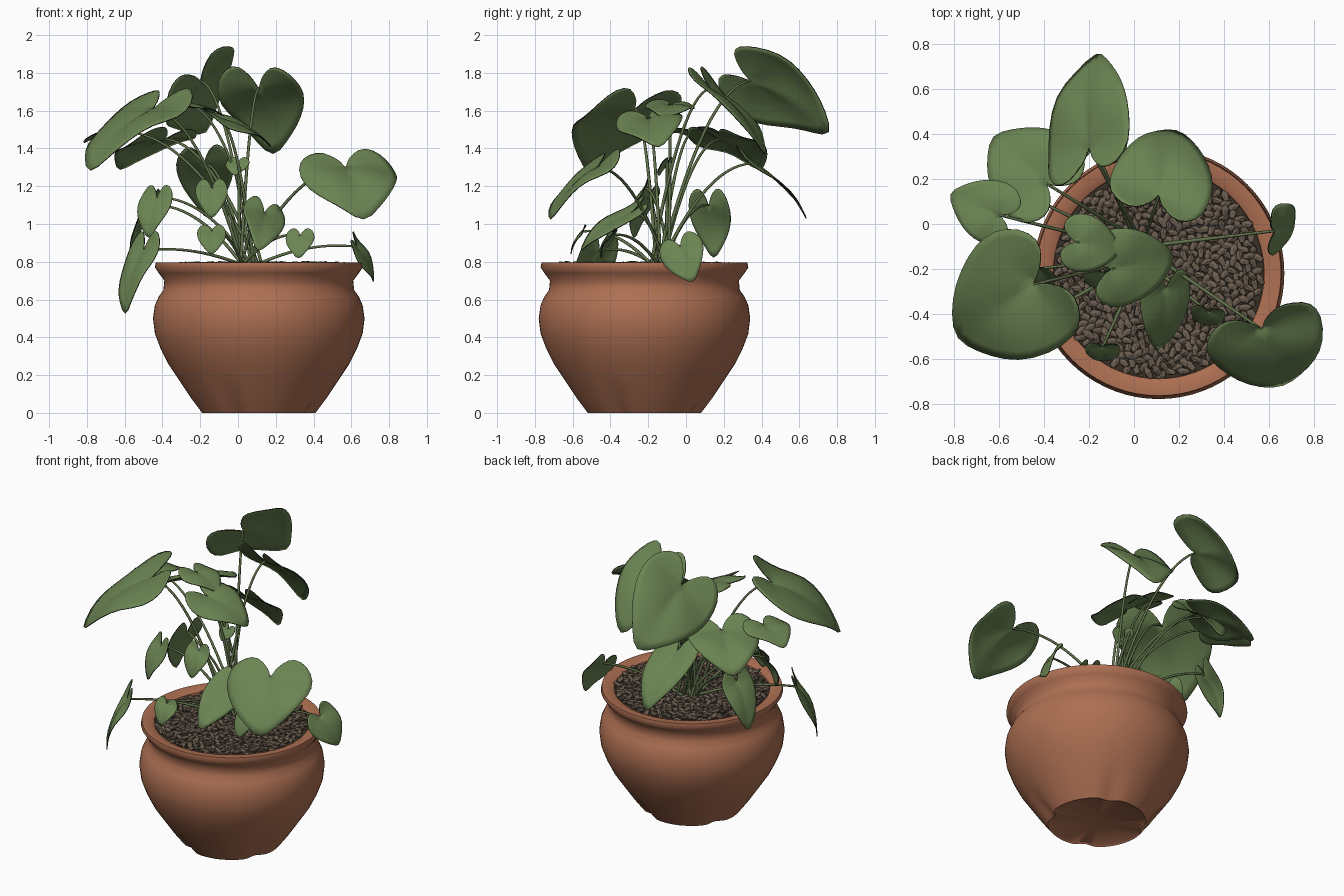
import bpy
import bmesh
import math
import random
from mathutils import Vector, Matrix

random.seed(4)
cube = bpy.data.objects.get("Cube")
if cube:
    bpy.data.objects.remove(cube, do_unlink=True)

POT = Vector((0.11, -0.22, 0))


def material(name, rgb):
    mat = bpy.data.materials.new(name)
    mat.use_nodes = True
    color = (*rgb, 1)
    mat.diffuse_color = color
    shader = next(n for n in mat.node_tree.nodes if n.type == 'BSDF_PRINCIPLED')
    shader.inputs["Base Color"].default_value = color
    shader.inputs["Roughness"].default_value = 0.8
    return mat


terracotta = material("terracotta", (0.42, 0.16, 0.085))
leaf_green = material("leaf green", (0.145, 0.23, 0.085))
edge_green = material("dark leaf edge", (0.015, 0.02, 0.01))
stem_green = material("stem green", (0.12, 0.17, 0.07))
soil_brown = material("dark soil", (0.04, 0.03, 0.02))
pebble_brown = material("pebble brown", (0.15, 0.11, 0.08))


def add_object(name, bm, mats, smooth=True):
    bmesh.ops.recalc_face_normals(bm, faces=bm.faces)
    mesh = bpy.data.meshes.new(name)
    for face in bm.faces:
        face.smooth = smooth
    bm.to_mesh(mesh)
    bm.free()
    for mat in mats:
        mesh.materials.append(mat)
    obj = bpy.data.objects.new(name, mesh)
    bpy.context.collection.objects.link(obj)
    return obj


def lathe(name, profile, mat, steps=72):
    bm = bmesh.new()
    verts = [bm.verts.new((r, 0, z)) for r, z in profile]
    edges = [bm.edges.new(pair) for pair in zip(verts, verts[1:])]
    bmesh.ops.spin(bm, geom=verts + edges, cent=(0, 0, 0), axis=(0, 0, 1),
                   angle=math.tau, steps=steps, use_merge=True)
    bmesh.ops.remove_doubles(bm, verts=bm.verts, dist=0.0005)
    obj = add_object(name, bm, [mat])
    obj.location = POT
    return obj


# Clay pot: outer wall, rolled rim and inner wall, with shallow dents at the foot
pot = lathe("pot", [
    (0, 0.01), (0.29, 0.01), (0.3, 0), (0.36, 0.08), (0.42, 0.17), (0.48, 0.26),
    (0.52, 0.34), (0.55, 0.42), (0.56, 0.5), (0.55, 0.57), (0.53, 0.615),
    (0.505, 0.65), (0.5, 0.7), (0.53, 0.74), (0.55, 0.77), (0.545, 0.795),
    (0.5, 0.795), (0.47, 0.78), (0.46, 0.7)], terracotta)
for v in pot.data.vertices:
    radius = v.co.xy.length
    if v.co.z < 0.2 and radius > 0.25:
        turn = math.atan2(v.co.y, v.co.x) + math.radians(25)
        off = (turn + math.pi / 4) % (math.pi / 2) - math.pi / 4
        dent = 0.03 * math.exp(-(off / 0.16) ** 2) * (1 - v.co.z / 0.2)
        v.co.xy *= 1 - dent / radius
bpy.context.view_layer.objects.active = pot
pot.select_set(True)
bpy.ops.object.shade_smooth_by_angle(angle=math.radians(50))
pot.select_set(False)

# Soil and a spiral bed of loose pebbles
lathe("soil", [(0, 0.775), (0.47, 0.765)], soil_brown, 48)
bm = bmesh.new()
COUNT = 560
for i in range(COUNT):
    r, a = 0.455 * math.sqrt((i + 0.5) / COUNT), i * 2.39996
    place = Matrix.Translation((r * math.cos(a), r * math.sin(a), random.uniform(0.77, 0.79)))
    spin = Matrix.Rotation(random.uniform(0, math.pi), 4, 'Z')
    tilt = Matrix.Rotation(random.uniform(-0.4, 0.4), 4, 'Y')
    long, wide = random.uniform(0.028, 0.038), random.uniform(0.015, 0.02)
    size = Matrix.Diagonal((long, wide, 0.012, 1))
    bmesh.ops.create_icosphere(bm, subdivisions=1, radius=1, matrix=place @ spin @ tilt @ size)
pebbles = add_object("pebbles", bm, [pebble_brown], smooth=False)
pebbles.location = POT

# Half outline of a heart leaf: (sideways, along), stalk joint at the origin, tip at along = 1
HALF = [(0.1, -0.13), (0.35, -0.3), (0.65, -0.28), (0.92, -0.12), (1, 0.12),
        (0.9, 0.36), (0.66, 0.6), (0.35, 0.8)]
OUTLINE = [(0, 0)] + HALF + [(0, 1)] + [(-x, y) for x, y in reversed(HALF)]
RINGS = 4


def leaf(name, joint, tip, side, arch=0.1):
    joint, tip, side = Vector(joint), Vector(tip), Vector(side)
    along = tip - joint
    length, half = along.length, side.length / 2
    along.normalize()
    side = (side - along * side.dot(along)).normalized()
    up = side.cross(along)
    if up.z < 0:
        up, side = -up, -side
    wave = random.uniform(0, math.tau)

    def point(x, y):
        # Lengthwise arch, creased midrib, drooping sides and a rippled margin
        lift = arch * length * 4 * max(y, 0) * (1 - y)
        lift += half * (0.2 * abs(x) - 0.26 * x * x)
        lift += 0.09 * half * abs(x) * math.sin(7 * y + 2 * x + wave)
        return joint + side * (x * half) + along * (y * length) + up * lift

    bm = bmesh.new()
    rings = [[bm.verts.new(point(x * k / RINGS, y * k / RINGS)) for x, y in OUTLINE[1:]]
             for k in range(1, RINGS + 1)]
    centre = bm.verts.new(point(*OUTLINE[0]))
    for inner, outer in zip(rings, rings[1:]):
        for i in range(len(inner) - 1):
            bm.faces.new((inner[i], outer[i], outer[i + 1], inner[i + 1]))
    for a, b in zip(rings[0], rings[0][1:]):
        bm.faces.new((centre, a, b))
    obj = add_object(name, bm, [leaf_green, edge_green])
    sub = obj.modifiers.new("smooth", 'SUBSURF')
    sub.levels = sub.render_levels = 1
    shell = obj.modifiers.new("thickness", 'SOLIDIFY')
    shell.thickness = 0.005
    shell.material_offset_rim = 1


# Spreading leaves: stalk joint, tip, full-width vector
LEAVES = {
    "top_back_leaf": ((-0.2, 0.34, 1.76), (-0.16, 0.78, 1.46), (0.38, 0.14, 0.36)),
    "upper_back_leaf": ((0.11, 0.13, 1.72), (0.19, 0.43, 1.34), (0.46, -0.1, 0)),
    "back_right_leaf": ((-0.39, 0.18, 1.45), (-0.64, 0.4, 1.27), (0.3, 0.34, 0)),
    "low_back_leaf": ((-0.18, 0.35, 1.32), (-0.15, 0.65, 1), (0.31, 0, 0)),
    "side_leaf": ((-0.6, 0.04, 1.49), (-0.83, 0.14, 1.42), (0.1, 0.28, 0)),
    "large_side_leaf": ((-0.45, -0.27, 1.61), (-0.8, -0.52, 1.25), (0.22, -0.56, -0.1)),
    "inner_leaf": ((-0.26, -0.08, 1.63), (-0.05, -0.12, 1.55), (0, 0.27, 0)),
    "centre_leaf": ((-0.1, -0.2, 1.56), (0.19, -0.14, 1.39), (-0.06, -0.36, 0)),
    "front_leaf": ((0.14, -0.29, 1.06), (0.1, -0.57, 0.84), (0.21, 0.12, 0)),
    "large_front_leaf": ((0.57, -0.47, 1.3), (0.67, -0.73, 1), (0.53, 0.13, 0)),
    "outer_leaf": ((0.63, -0.03, 0.88), (0.72, 0.04, 0.68), (0.06, 0.24, 0)),
}

# Small hanging leaves: stalk joint, drop, compass heading; the rest follows from these
HANGING = {
    "hanging_leaf": ((-0.5, -0.46, 0.86), 0.36, 215),
    "drooping_leaf": ((-0.46, 0.12, 1.1), 0.3, 165),
    "turned_leaf": ((-0.43, -0.2, 1.14), 0.23, 240),
    "heart_leaf": ((-0.14, -0.22, 1.19), 0.17, 270),
    "small_front_leaf": ((-0.14, -0.55, 0.96), 0.13, 270),
    "young_leaf": ((0.33, -0.39, 0.94), 0.13, 260),
    "shoot_leaf": ((0, -0.1, 1.33), 0.08, 250),
}
for name, (joint, drop, heading) in HANGING.items():
    a = math.radians(heading)
    reach, width = 0.03 + 0.25 * drop, 0.1 + 0.45 * drop
    tip = Vector(joint) + Vector((reach * math.cos(a), reach * math.sin(a), -drop))
    LEAVES[name] = (joint, tip, (-width * math.sin(a), width * math.cos(a), 0))
for name, (joint, tip, side) in LEAVES.items():
    leaf(name, joint, tip, side)

# Arching stalks from the middle of the pot
curve = bpy.data.curves.new("stems", 'CURVE')
curve.dimensions = '3D'
curve.bevel_depth = 0.008
curve.bevel_resolution = 1
curve.materials.append(stem_green)
for joint, tip, side in LEAVES.values():
    end = Vector(joint)
    root = Vector((0.07 + random.uniform(-0.07, 0.07), -0.14 + random.uniform(-0.07, 0.07), 0.77))
    bend = root.lerp(end, 0.5)
    bend.z = end.z - 0.08 * (end.z - root.z) + 0.04
    spline = curve.splines.new('POLY')
    steps = 14
    spline.points.add(steps)
    for i, p in enumerate(spline.points):
        t = i / steps
        p.co = (*(root.lerp(bend, t).lerp(bend.lerp(end, t), t)), 1)
        p.radius = 1.2 - 0.4 * t
stems = bpy.data.objects.new("stems", curve)
bpy.context.collection.objects.link(stems)
bpy.context.view_layer.objects.active = stems
stems.select_set(True)
bpy.ops.object.convert(target='MESH')
